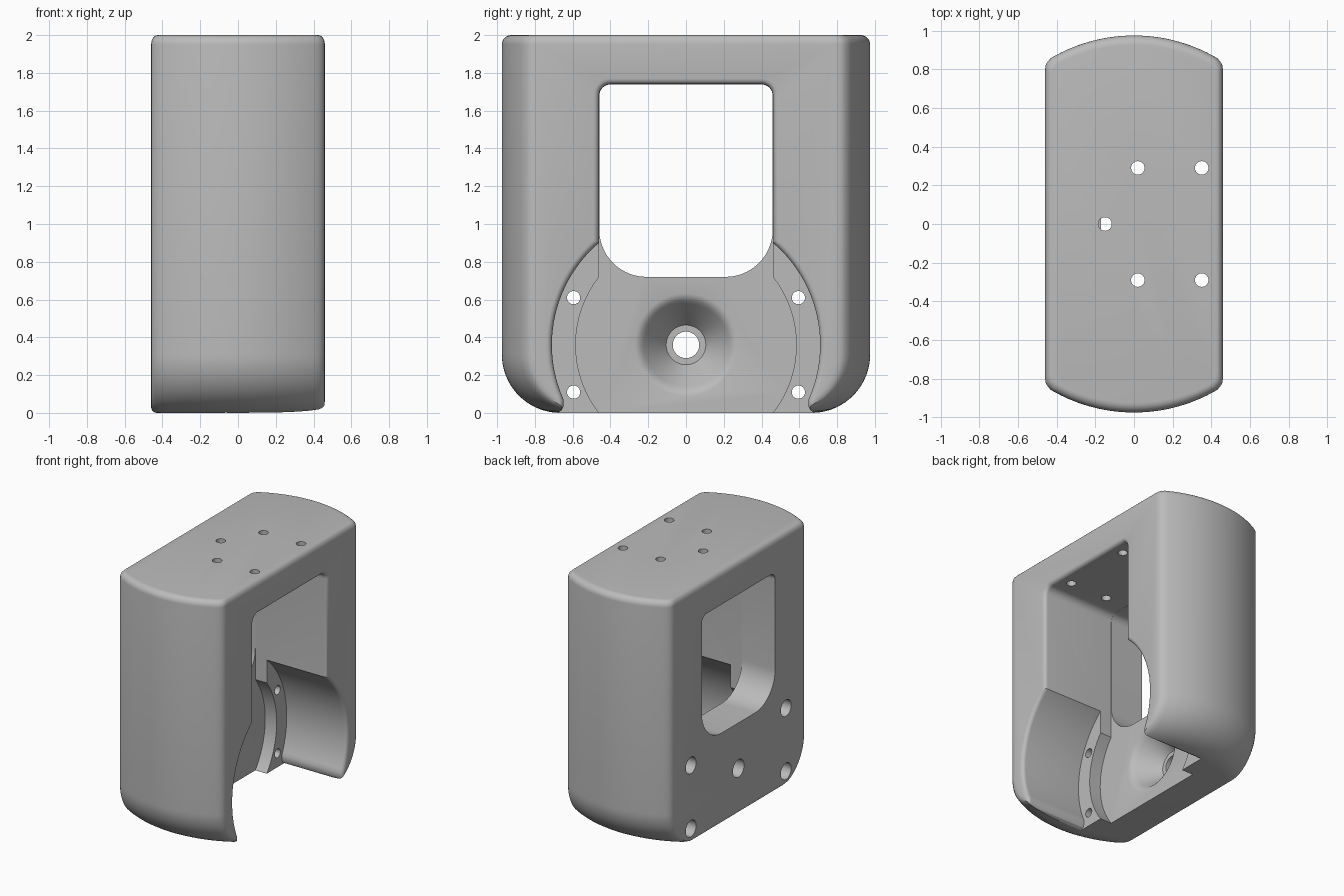
import bpy, bmesh, math
from mathutils import Vector

cube = bpy.data.objects.get("Cube")
if cube:
    bpy.data.objects.remove(cube, do_unlink=True)

grey = bpy.data.materials.new("plain_grey")
grey.use_nodes = True
grey.diffuse_color = (0.5, 0.5, 0.5, 1)
grey.node_tree.nodes["Principled BSDF"].inputs["Base Color"].default_value = (0.5, 0.5, 0.5, 1)

AXIS_Z = 0.36      # height of the round pocket's axis
HALF = 0.46        # half width of body and of window
TOP = 1.74         # top of the window


def loft(name, rings):
    """Skin equal-length closed rings and cap both ends."""
    bm = bmesh.new()
    rows = [[bm.verts.new(p) for p in ring] for ring in rings]
    n = len(rows[0])
    for a, b in zip(rows, rows[1:]):
        for i in range(n):
            j = (i + 1) % n
            bm.faces.new((a[i], a[j], b[j], b[i]))
    bm.faces.new(rows[0][::-1])
    bm.faces.new(rows[-1])
    bmesh.ops.recalc_face_normals(bm, faces=bm.faces)
    mesh = bpy.data.meshes.new(name)
    bm.to_mesh(mesh)
    bm.free()
    mesh.materials.append(grey)
    obj = bpy.data.objects.new(name, mesh)
    bpy.context.collection.objects.link(obj)
    return obj


def arc(cy, cz, r, start, end, steps):
    angles = [math.radians(start + (end - start) * i / steps) for i in range(steps + 1)]
    return [(cy + r * math.cos(a), cz + r * math.sin(a)) for a in angles]


def mirrored(half):
    """Close a right-hand half outline with its mirror image."""
    return half + [(-y, z) for y, z in reversed(half)]


def at_x(x, outline):
    return [(x, y, z) for y, z in outline]


# Body: bulged ends, rounded rims, large round at the lower ends
def body_ring(z, inset, pull):
    w = HALF - inset
    bulge = 0.85
    end = []
    for i in range(33):
        x = w * (1 - i / 16)
        end.append((x, 0.975 - bulge + math.sqrt(bulge ** 2 - x * x) - pull))
    y = end[0][1]
    end[0] = (w - 0.012, y - 0.002)
    end[-1] = (-w + 0.012, y - 0.002)
    end = [(w, y - 0.045), (w - 0.003, y - 0.018)] + end + [(-w + 0.003, y - 0.018), (-w, y - 0.045)]
    return [(x, y, z) for x, y in end] + [(-x, -y, z) for x, y in end]


R_LOW, R_RIM, R_TOP = 0.31, 0.03, 0.05
rings = []
for i in range(19):
    t = math.radians(90 * (1 - i / 18))
    z = R_LOW * (1 - math.sin(t))
    short = max(0, R_RIM - z)
    inset = R_RIM - math.sqrt(R_RIM ** 2 - short ** 2)
    rings.append(body_ring(z, inset, R_LOW * (1 - math.cos(t))))
for i in range(7):
    t = math.radians(90 * i / 6)
    d = R_TOP * (1 - math.cos(t))
    rings.append(body_ring(2 - R_TOP + R_TOP * math.sin(t), d * 0.7, d))
body = loft("bracket_body", rings)
cutters = []


# Rim rounding where a pocket meets the open side
def pocket(name, floor, outline, r=0.03):
    sections = [at_x(floor, outline(0))]
    for i in range(6):
        t = math.radians(90 * i / 5)
        sections.append(at_x(HALF - r + r * math.sin(t), outline(r * (1 - math.cos(t)))))
    sections.append(at_x(0.6, outline(r)))
    cutters.append(loft(name, sections))


def window_top(half, top, r):
    return arc(half - r, top - r, r, 0, 90, 8)


# Round pocket with a flared lower lip
def round_outline(d):
    half = [(0.76 + d, -0.05), (0.69 + d, -0.005), (0.66 + d, 0.012), (0.648 + d, 0.035)]
    return mirrored(half + arc(0, AXIS_Z, 0.71 + d, -24, 89, 48))


# Deeper flat floor, joined to the tall opening
def inner_outline(d):
    half = [(HALF, -0.05)] + arc(0, AXIS_Z, 0.584, -38, 38, 24)
    half = [(y, z) for y, z in half] + [(HALF + d, 0.76)]
    return mirrored(half + window_top(HALF + d, TOP + d, 0.06 + d))


pocket("round_pocket_cutter", -0.07, round_outline)
pocket("inner_pocket_cutter", -0.17, inner_outline)

# Window through the back plate
window = mirrored(arc(0.209, 0.97, 0.25, -90, 0, 14) + window_top(0.459, TOP - 0.001, 0.06))
cutters.append(loft("window_cutter", [at_x(-0.6, window), at_x(-0.1, window)]))


# Turned cutters along x: list of (x, radius)
def turned(name, y, z, profile, steps):
    cutters.append(loft(name, [at_x(x, arc(y, z, r, 0, 360 - 360 / steps, steps - 1)) for x, r in profile]))


turned("centre_cone_cutter", 0, AXIS_Z,
       [(-0.6, 0.07), (-0.36, 0.07), (-0.36, 0.105), (-0.205, 0.22),
        (-0.185, 0.238), (-0.174, 0.255), (-0.168, 0.28), (-0.1, 0.28)], 56)
for y in (-0.595, 0.595):
    for z in (0.11, 0.61):
        turned("mount_hole_cutter", y, z,
               [(-0.6, 0.065), (-0.25, 0.065), (-0.25, 0.035), (0, 0.035)], 28)

# Holes in the top
for x, y in ((0.02, 0.29), (0.35, 0.29), (-0.15, 0), (0.02, -0.29), (0.35, -0.29)):
    circle = arc(x, y, 0.035, 0, 350, 27)
    cutters.append(loft("top_hole_cutter", [[(a, b, z) for a, b in circle] for z in (1.65, 2.1)]))

for cutter in cutters:
    cutter.hide_render = True
    mod = body.modifiers.new(cutter.name, "BOOLEAN")
    mod.operation = "DIFFERENCE"
    mod.solver = "EXACT"
    mod.object = cutter

# Apply the cuts, then drop the cutters
bpy.context.view_layer.update()
result = bpy.data.meshes.new_from_object(body.evaluated_get(bpy.context.evaluated_depsgraph_get()))
body.modifiers.clear()
body.data = result
body.data.name = "bracket_body"
for cutter in cutters:
    bpy.data.objects.remove(cutter, do_unlink=True)

bpy.ops.object.select_all(action="DESELECT")
body.select_set(True)
bpy.context.view_layer.objects.active = body
bpy.ops.object.shade_smooth_by_angle(angle=math.radians(32))
